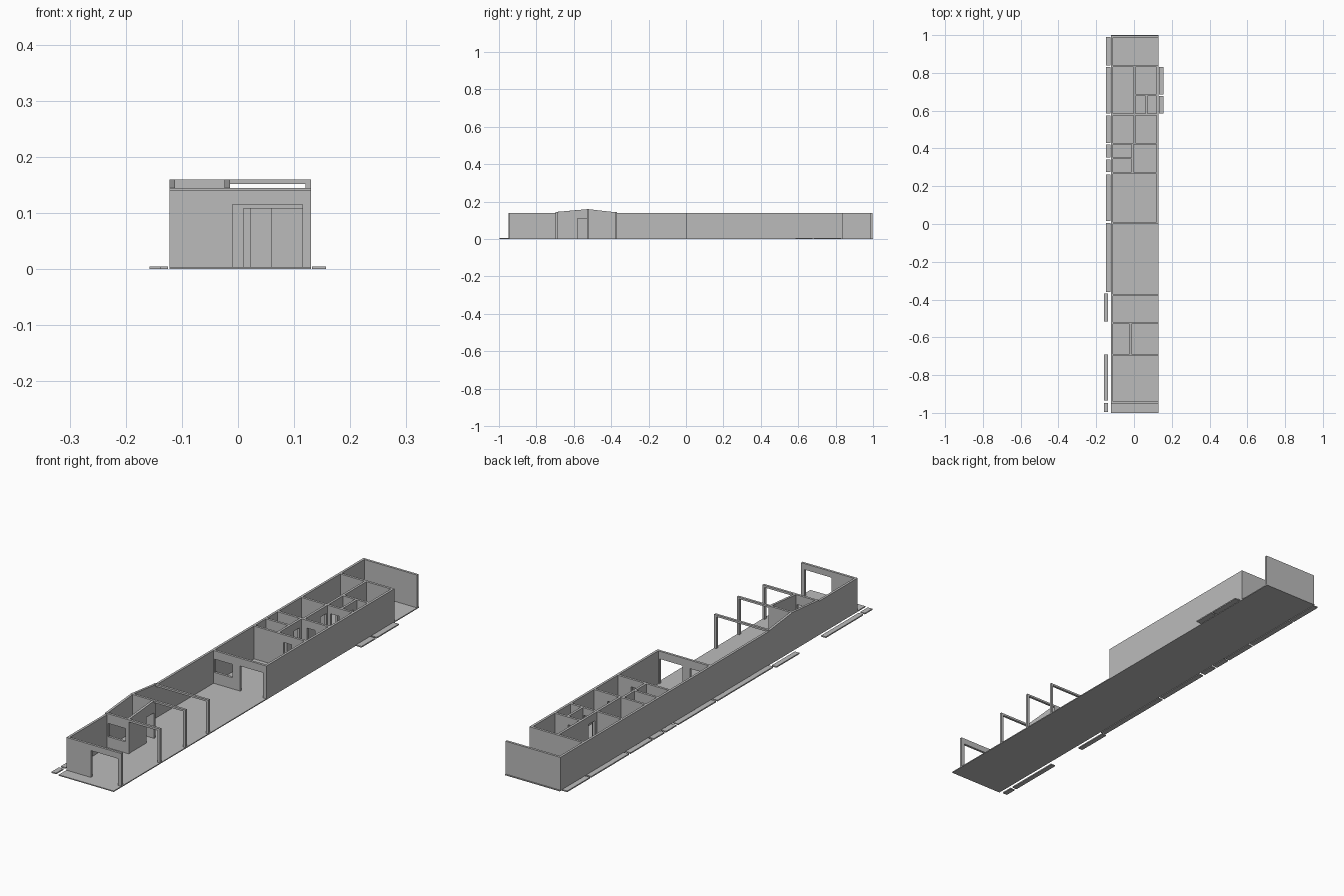
import bpy, bmesh
from mathutils import Vector

if "Cube" in bpy.data.objects:
    bpy.data.objects.remove(bpy.data.objects["Cube"])

grey = bpy.data.materials.new("plain grey")
grey.diffuse_color = (0.5, 0.5, 0.5, 1)
grey.use_nodes = True
grey.node_tree.nodes["Principled BSDF"].inputs["Base Color"].default_value = grey.diffuse_color
FLOOR = 0.004      # floor slab thickness
T = 0.010          # wall thickness
H = 0.14           # wall height
L, R = -0.122, 0.13


def finish(bm, name):
    bmesh.ops.recalc_face_normals(bm, faces=bm.faces)
    me = bpy.data.meshes.new(name)
    bm.to_mesh(me)
    bm.free()
    me.materials.append(grey)
    bpy.context.collection.objects.link(bpy.data.objects.new(name, me))


def box(name, x0, x1, y0, y1, z0, z1):
    bm = bmesh.new()
    bmesh.ops.create_cube(bm, size=1)
    for v in bm.verts:
        v.co = ((x0 + x1) / 2 + v.co.x * (x1 - x0),
                (y0 + y1) / 2 + v.co.y * (y1 - y0),
                (z0 + z1) / 2 + v.co.z * (z1 - z0))
    finish(bm, name)


def wall(name, axis, at, u0, u1, top=H, openings=(), bends=()):
    """Wall running along an axis; openings are (u0, u1, z0, z1), bends are (u, top height)."""
    tops = dict(bends)
    us = sorted({u0, u1, *tops, *(u for o in openings for u in o[:2])})
    zs = sorted({FLOOR, *(z for o in openings for z in o[2:])})

    def height(u):
        known = sorted(tops.items())
        for (a, za), (b, zb) in zip(known, known[1:]):
            if a <= u <= b:
                return za + (zb - za) * (u - a) / (b - a)
        return top

    bm = bmesh.new()
    for a, b in zip(us, us[1:]):
        for i, z in enumerate(zs):
            last = i == len(zs) - 1
            za, zb = (height(a), height(b)) if last else (zs[i + 1], zs[i + 1])
            cu, cz = (a + b) / 2, (z + min(za, zb)) / 2
            if any(o[0] < cu < o[1] and o[2] < cz < o[3] for o in openings):
                continue
            pts = [(a, z), (b, z), (b, zb), (a, za)]
            bm.faces.new([bm.verts.new((u, at - T / 2, w) if axis == "x" else (at - T / 2, u, w))
                          for u, w in pts])
    bmesh.ops.remove_doubles(bm, verts=bm.verts, dist=1e-5)
    new = bmesh.ops.extrude_face_region(bm, geom=bm.faces[:])["geom"]
    shift = Vector((0, T, 0) if axis == "x" else (T, 0, 0))
    bmesh.ops.translate(bm, vec=shift, verts=[g for g in new if isinstance(g, bmesh.types.BMVert)])
    bmesh.ops.dissolve_limit(bm, angle_limit=0.01, verts=bm.verts, edges=bm.edges)
    finish(bm, name)


# Ground slab and the paving strips beside it
box("floor_slab", L, R, -1, 1, 0, FLOOR)
strips = {
    (-0.148, -0.125): [(0.84, 0.99), (0.585, 0.832), (0.43, 0.575), (0.352, 0.422),
                       (0.275, 0.342), (0.015, 0.262), (-0.36, 0.005)],
    (-0.158, -0.137): [(-0.517, -0.367), (-0.935, -0.69), (-0.995, -0.947)],
    (0.132, 0.157): [(0.685, 0.83), (0.585, 0.677)],
}
for (x0, x1), spans in strips.items():
    for y0, y1 in spans:
        box("paving_strip", x0, x1, y0, y1, 0, 0.005)

# Long side walls and the far end wall
wall("left_wall", "y", L + T / 2, -0.95, 0.995,
     bends=[(-0.95, H), (-0.697, H), (-0.695, 0.145), (-0.525, 0.16), (-0.375, 0.143), (-0.37, H), (0.995, H)])
wall("right_wall", "y", R - T / 2, 0.0, 0.835)
wall("end_wall", "x", 0.992, L, R)

# Front gate wall and the open frames behind it
door = (0.022, 0.06, FLOOR, 0.108)
wall("gate_wall", "x", -0.945, L, R, openings=[(-0.01, 0.115, FLOOR, 0.115)])
wall("frame_front", "x", -0.692, L, R, 0.145,
     [(-0.107, -0.028, 0.05, 0.105), (-0.012, 0.12, FLOOR, 0.136)])
wall("frame_middle", "x", -0.525, L, R, 0.16, [(-0.014, 0.12, FLOOR, 0.152)])
wall("frame_back", "x", -0.375, L, R, 0.144, [(-0.112, 0.12, FLOOR, 0.136)])
wall("small_room_side", "y", -0.019, -0.692, -0.525, 0.145,
     [(-0.58, -0.53, FLOOR, 0.11)], [(-0.692, 0.145), (-0.525, 0.16)])

# House cross walls
wall("house_front_wall", "x", 0.005, L, R,
     openings=[(-0.107, -0.025, 0.05, 0.105), (0.01, 0.115, FLOOR, 0.108)])
for y in (0.27, 0.425, 0.58):
    wall("cross_wall", "x", y, L, R, openings=[door])
wall("house_back_wall", "x", 0.835, L, R)

# House partitions
wall("bath_partition", "y", -0.007, 0.27, 0.425,
     openings=[(0.29, 0.325, FLOOR, 0.108), (0.37, 0.405, FLOOR, 0.108)])
wall("bath_divider", "x", 0.348, L, -0.007)
wall("bedroom_partition", "y", 0.003, 0.425, 0.58, openings=[(0.53, 0.568, FLOOR, 0.108)])
wall("rear_partition", "y", 0.003, 0.58, 0.835, openings=[(0.60, 0.64, FLOOR, 0.108)])
wall("rear_divider", "x", 0.682, 0.003, R, openings=[door])
wall("closet_partition", "y", 0.067, 0.58, 0.682, openings=[(0.62, 0.655, FLOOR, 0.108)])
